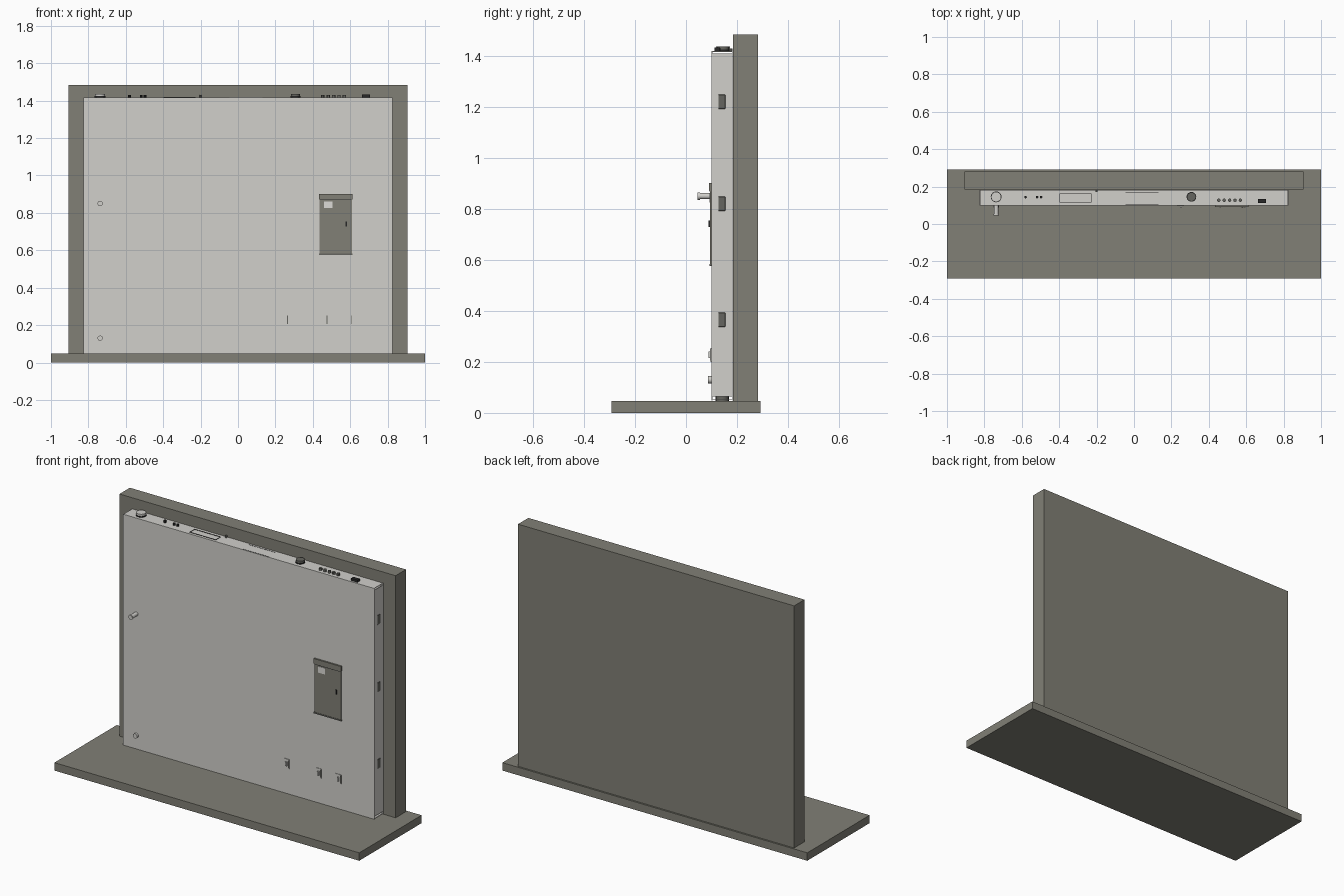
import bpy, math

if "Cube" in bpy.data.objects:
    bpy.data.objects.remove(bpy.data.objects["Cube"])


def material(name, rgb):
    m = bpy.data.materials.new(name)
    m.diffuse_color = (*rgb, 1)
    m.use_nodes = True
    m.node_tree.nodes["Principled BSDF"].inputs["Base Color"].default_value = m.diffuse_color
    return m


STONE = material("warm dark grey", (0.22, 0.215, 0.18))
PANEL = material("pale grey", (0.64, 0.63, 0.60))
DARK = material("slot grey", (0.13, 0.13, 0.115))
BLACK = material("near black", (0.02, 0.02, 0.02))
LABEL = material("label white", (0.72, 0.71, 0.68))


def box(name, mat, x, y, z):
    """Box from (min, max) pairs."""
    spans = (x, y, z)
    bpy.ops.mesh.primitive_cube_add(size=1, location=[(a + b) / 2 for a, b in spans])
    o = bpy.context.object
    o.name = name
    o.scale = [b - a for a, b in spans]
    bpy.ops.object.transform_apply(location=False, rotation=False, scale=True)
    o.data.materials.append(mat)
    return o


def cylinder(name, mat, loc, r, depth, along_y=False, sides=24):
    bpy.ops.mesh.primitive_cylinder_add(
        vertices=sides, radius=r, depth=depth, location=loc,
        rotation=(math.pi / 2 if along_y else 0, 0, 0))
    o = bpy.context.object
    o.name = name
    o.data.materials.append(mat)
    bpy.ops.object.shade_smooth_by_angle()
    return o


# Base slab and upright wall
box("base_slab", STONE, (-1, 1), (-0.292, 0.292), (0, 0.047))
box("wall", STONE, (-0.907, 0.905), (0.185, 0.282), (0.047, 1.483))

# Cabinet shell made of thin sheets, with open corners at the side plates
T = 0.003
box("cabinet_front", PANEL, (-0.825, 0.825), (0.100, 0.100 + T), (0.049, 1.418))
box("cabinet_back", PANEL, (-0.825, 0.825), (0.180, 0.180 + T), (0.049, 1.418))
for name, z in (("cabinet_top", 1.418 - T), ("cabinet_bottom", 0.05)):
    box(name, PANEL, (-0.822, 0.822), (0.103, 0.180), (z, z + T))
for side, s in (("left", -1), ("right", 1)):
    x = sorted((s * 0.825, s * (0.825 - T)))
    box(side + "_side", PANEL, x, (0.101, 0.182), (0.065, 1.408))
    # Rounded cable slots on the side plates
    for z in (0.365, 0.82, 1.22):
        slot = box(side + "_slot", DARK, sorted((s * 0.824, s * 0.827)),
                   (0.127, 0.154), (z - 0.028, z + 0.028))
        b = slot.modifiers.new("round", 'BEVEL')
        b.width, b.segments = 0.001, 1

# Access door on the front
box("access_door", STONE, (0.435, 0.61), (0.094, 0.101), (0.58, 0.88))
box("door_hood", STONE, (0.432, 0.613), (0.090, 0.101), (0.872, 0.902))
box("door_hood_shadow_line", BLACK, (0.438, 0.607), (0.0915, 0.095), (0.868, 0.872))
box("door_sill", DARK, (0.432, 0.613), (0.0925, 0.101), (0.576, 0.584))
box("door_label", LABEL, (0.46, 0.505), (0.0925, 0.095), (0.825, 0.862))
box("door_handle", BLACK, (0.576, 0.584), (0.089, 0.095), (0.728, 0.755))

# Knobs on the front
cylinder("long_knob", PANEL, (-0.737, 0.073, 0.85), 0.012, 0.056, True)
cylinder("knob_collar", PANEL, (-0.737, 0.05, 0.85), 0.0145, 0.008, True)
cylinder("small_knob", PANEL, (-0.737, 0.094, 0.13), 0.014, 0.014, True)

# Small latches low on the front
for x in (0.25, 0.46, 0.59):
    box("latch_plate", PANEL, (x - 0.02, x + 0.018), (0.097, 0.101), (0.20, 0.255))
    box("latch_edge", DARK, (x + 0.013, x + 0.018), (0.095, 0.101), (0.205, 0.25))
    box("latch_lever", PANEL, (x - 0.004, x + 0.006), (0.089, 0.098), (0.215, 0.24))

# Fittings on the cabinet top
TOP = 1.418
for x, r, mat in ((-0.737, 0.027, PANEL), (0.307, 0.024, DARK)):
    cylinder("top_cap", mat, (x, 0.145, TOP + 0.009), r, 0.018)
    cylinder("cap_ring", BLACK, (x, 0.145, TOP + 0.003), r + 0.002, 0.006)
    cylinder("lower_cap", DARK, (x, 0.142, 0.052), r, 0.026)
for x in (-0.58, -0.518, -0.497):
    cylinder("top_pin", BLACK, (x, 0.144, TOP + 0.006), 0.007, 0.014, sides=12)
for i in range(5):
    cylinder("top_socket", DARK, (0.453 + 0.029 * i, 0.127, TOP + 0.006), 0.009, 0.014, sides=12)
cylinder("top_screw", DARK, (-0.2, 0.176, TOP + 0.005), 0.006, 0.012, sides=12)
box("connector", BLACK, (0.664, 0.706), (0.111, 0.133), (TOP - 0.001, TOP + 0.014))

# Thin hatch outline on the top
for y in (0.117, 0.162):
    box("hatch_long_edge", BLACK, (-0.398, -0.228), (y - 0.0015, y + 0.0015), (TOP, TOP + 0.002))
for x in (-0.398, -0.228):
    box("hatch_short_edge", BLACK, (x - 0.0015, x + 0.0015), (0.117, 0.162), (TOP, TOP + 0.002))
for y in (0.105, 0.170):
    box("vent_line", BLACK, (-0.045, 0.13), (y - 0.001, y + 0.001), (TOP, TOP + 0.001))
